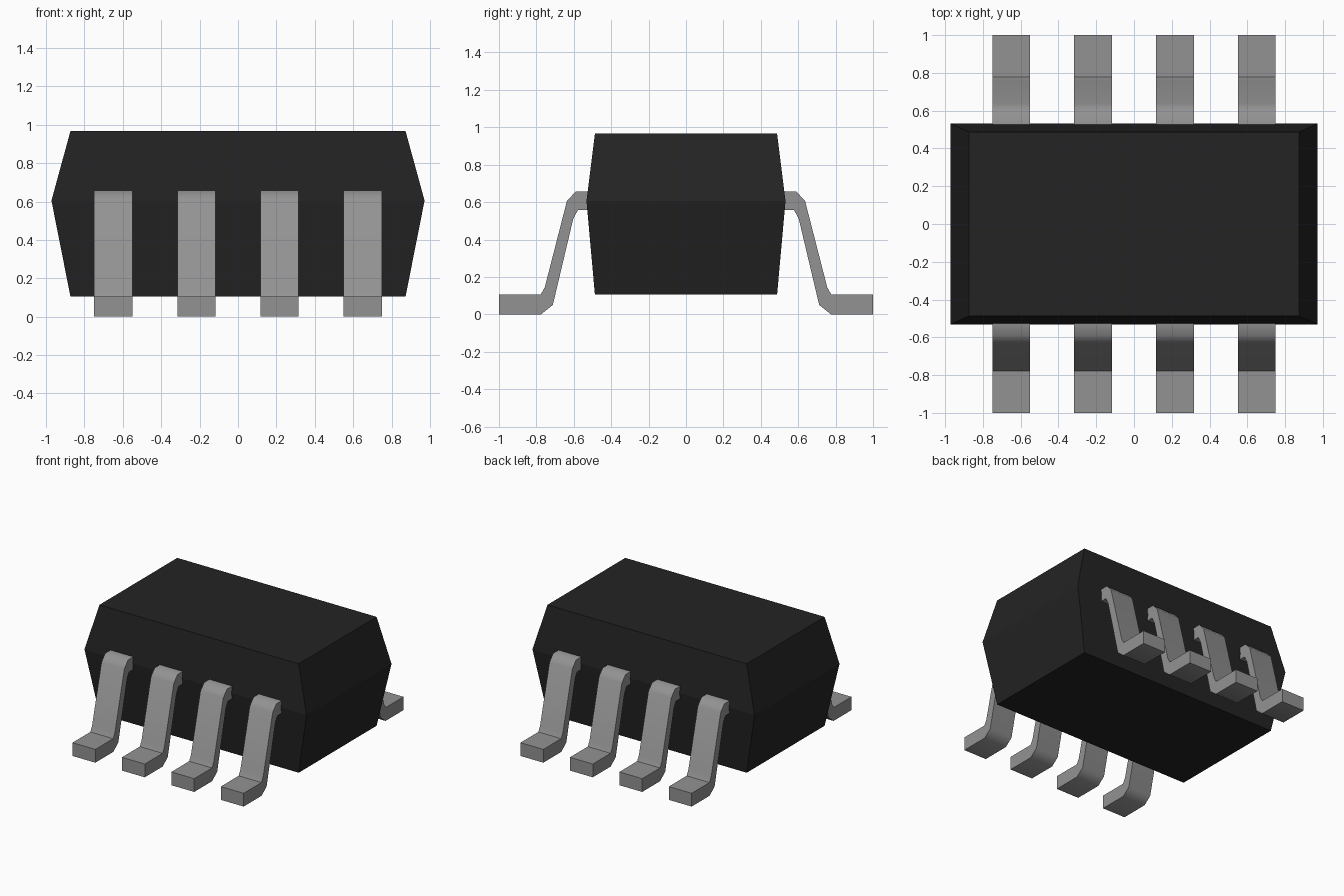
import bpy
import bmesh
import math

cube = bpy.data.objects.get("Cube")
if cube:
    bpy.data.objects.remove(cube, do_unlink=True)


def material(name, value):
    mat = bpy.data.materials.new(name)
    mat.use_nodes = True
    colour = (value, value, value, 1)
    mat.diffuse_color = colour
    mat.node_tree.nodes["Principled BSDF"].inputs["Base Color"].default_value = colour
    return mat


def finish(bm, name, mat):
    bmesh.ops.recalc_face_normals(bm, faces=bm.faces)
    mesh = bpy.data.meshes.new(name)
    bm.to_mesh(mesh)
    bm.free()
    mesh.materials.append(mat)
    obj = bpy.data.objects.new(name, mesh)
    bpy.context.collection.objects.link(obj)
    return obj


black = material("black plastic", 0.017)
grey = material("grey metal", 0.29)

# Body: three stacked rectangles, widest at the middle
bm = bmesh.new()
rings = []
for hx, hy, z in [(0.873, 0.487, 0.105), (0.972, 0.532, 0.605), (0.873, 0.487, 0.967)]:
    corners = [(-hx, -hy), (hx, -hy), (hx, hy), (-hx, hy)]
    rings.append([bm.verts.new((x, y, z)) for x, y in corners])
for low, high in zip(rings, rings[1:]):
    for i in range(4):
        j = (i + 1) % 4
        bm.faces.new((low[i], low[j], high[j], high[i]))
bm.faces.new(rings[0])
bm.faces.new(rings[-1])
finish(bm, "body", black)

# Leg: bent strip profile (distance from centre, height), extruded across its width
PROFILE = [(0.51, 0.657), (0.59, 0.657), (0.637, 0.605), (0.755, 0.145), (0.777, 0.105),
           (1.0, 0.105), (1.0, 0.0), (0.775, 0.0), (0.712, 0.05), (0.603, 0.51),
           (0.578, 0.557), (0.51, 0.557)]
WIDTH = 0.2
PITCH = 0.433


def leg(name, x, side):
    bm = bmesh.new()
    face = bm.faces.new([bm.verts.new((x - WIDTH / 2, side * y, z)) for y, z in PROFILE])
    extruded = bmesh.ops.extrude_face_region(bm, geom=[face])
    moved = [v for v in extruded["geom"] if isinstance(v, bmesh.types.BMVert)]
    bmesh.ops.translate(bm, verts=moved, vec=(WIDTH, 0, 0))
    return finish(bm, name, grey)


# Four legs along each long side
legs = []
for side, label in ((-1, "front"), (1, "back")):
    for i in range(4):
        legs.append(leg(f"{label}_leg_{i + 1}", (i - 1.5) * PITCH, side))

# Soften only the shallow bends of the legs
bpy.ops.object.select_all(action="DESELECT")
for obj in legs:
    obj.select_set(True)
bpy.context.view_layer.objects.active = legs[0]
bpy.ops.object.shade_smooth_by_angle(angle=math.radians(50))
